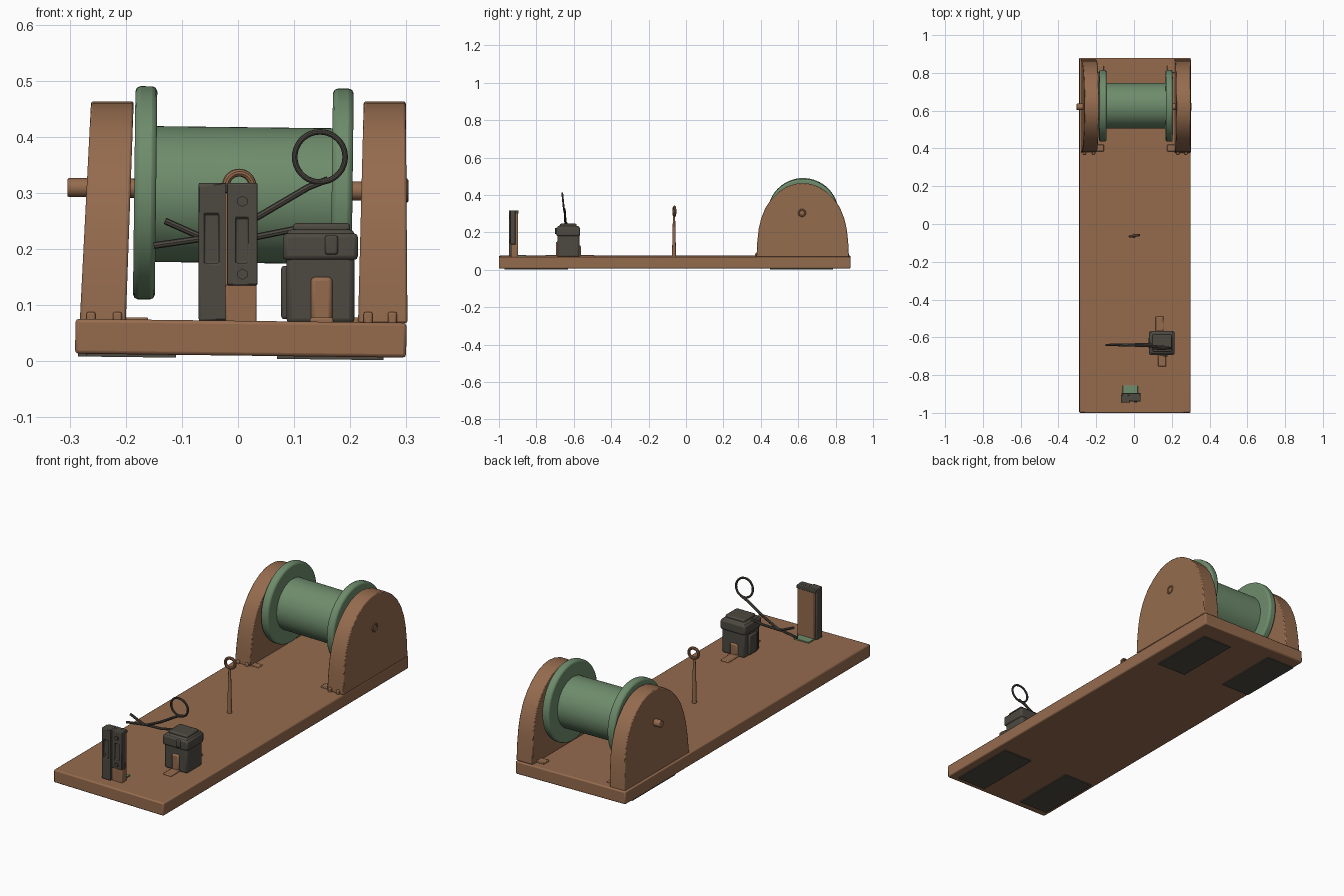
import bpy, bmesh, math
from mathutils import Matrix, Vector

if "Cube" in bpy.data.objects:
    bpy.data.objects.remove(bpy.data.objects["Cube"])

def material(name, col):
    m = bpy.data.materials.new(name)
    m.diffuse_color = (*col, 1)
    m.use_nodes = True
    m.node_tree.nodes["Principled BSDF"].inputs["Base Color"].default_value = m.diffuse_color
    return m

BROWN = material("warm_wood_brown", (0.30, 0.148, 0.076))
GREEN = material("sage_green", (0.156, 0.262, 0.150))
DARK = material("dark_grey", (0.075, 0.067, 0.054))

def finish(ob, name, mat, bevel=0.0, smooth=True):
    ob.name = name
    ob.data.materials.clear()
    ob.data.materials.append(mat)
    if bevel:
        b = ob.modifiers.new("soft_edges", "BEVEL")
        b.width, b.segments, b.limit_method = bevel, 2, "ANGLE"
        b.angle_limit = math.radians(40)
    bpy.ops.object.select_all(action="DESELECT")
    ob.select_set(True)
    bpy.context.view_layer.objects.active = ob
    if smooth:
        bpy.ops.object.shade_smooth_by_angle(angle=math.radians(35))
    return ob

def from_bmesh(name, bm, mat, bevel=0.0):
    bmesh.ops.recalc_face_normals(bm, faces=bm.faces[:])
    me = bpy.data.meshes.new(name)
    bm.to_mesh(me)
    bm.free()
    ob = bpy.data.objects.new(name, me)
    bpy.context.collection.objects.link(ob)
    return finish(ob, name, mat, bevel)

def box(name, x, y, z, mat, bevel=0.0, tilt=None, slot=None):
    """Box from ranges; slot = (x0, x1, z0, z1, depth) is sunk into the front."""
    bm = bmesh.new()
    bmesh.ops.create_cube(bm, size=1)
    for v in bm.verts:
        v.co = Vector([r[0] + (r[1] - r[0]) * (c + 0.5) for r, c in zip((x, y, z), v.co)])
    if slot:
        x0, x1, z0, z1, depth = slot
        front = min(bm.faces, key=lambda f: f.calc_center_median().y)
        cx = front.calc_center_median()
        bmesh.ops.inset_region(bm, faces=[front], thickness=0.004)
        for v in front.verts:
            v.co.x = x0 if v.co.x < cx.x else x1
            v.co.z = z0 if v.co.z < cx.z else z1
        ext = bmesh.ops.extrude_face_region(bm, geom=[front])["geom"]
        for v in [g for g in ext if isinstance(g, bmesh.types.BMVert)]:
            v.co.y += depth
        if front.is_valid:
            bm.faces.remove(front)
    if tilt:
        pivot = Matrix.Translation((0, 0, 0.04))
        bm.transform(pivot @ Matrix.Rotation(tilt, 4, "Y") @ pivot.inverted())
    return from_bmesh(name, bm, mat, bevel)

def cyl_x(name, x, y, z, r, mat, bevel=0.0, tilt=0.0, sides=64):
    bpy.ops.mesh.primitive_cylinder_add(vertices=sides, radius=r, depth=x[1] - x[0],
        location=((x[0] + x[1]) / 2, y, z), rotation=(0, math.pi / 2 + tilt, 0))
    return finish(bpy.context.object, name, mat, bevel)

def ring(name, loc, R, r, mat, rot):
    bpy.ops.mesh.primitive_torus_add(location=loc, rotation=rot, major_radius=R,
        minor_radius=r, major_segments=36, minor_segments=10)
    return finish(bpy.context.object, name, mat)

def wire(name, pts, r, mat):
    cu = bpy.data.curves.new(name, "CURVE")
    cu.dimensions, cu.bevel_depth, cu.bevel_resolution = "3D", r, 2
    cu.use_fill_caps = True
    sp = cu.splines.new("POLY")
    sp.points.add(len(pts) - 1)
    for p, c in zip(sp.points, pts):
        p.co = (*c, 1)
    ob = bpy.data.objects.new(name, cu)
    bpy.context.collection.objects.link(ob)
    bpy.ops.object.select_all(action="DESELECT")
    ob.select_set(True)
    bpy.context.view_layer.objects.active = ob
    bpy.ops.object.convert(target="MESH")
    return finish(bpy.context.object, name, mat)

# Base board, slightly tilted, with four grip pads below
TILT = 0.012
box("base_board", (-0.29, 0.30), (-1.0, 0.88), (0.010, 0.072), BROWN, 0.006, TILT)
for i, (x, y) in enumerate([((0.07, 0.23), (0.45, 0.785)), ((-0.285, -0.13), (0.49, 0.82)),
                            ((0.10, 0.26), (-0.97, -0.63)), ((-0.27, -0.11), (-0.96, -0.63))]):
    box(f"grip_pad_{i + 1}", x, y, (0.005, 0.013), DARK, 0, TILT)

# Arched drum cheeks: half profile as (half width, height), mirrored
HALF = [(0.247, 0.068), (0.243, 0.15), (0.235, 0.22), (0.222, 0.275), (0.200, 0.33),
        (0.170, 0.375), (0.130, 0.415), (0.085, 0.444), (0.040, 0.459), (0.0, 0.463)]
ARCH = [(0.624 + w, z) for w, z in HALF] + [(0.624 - w, z) for w, z in HALF[-2::-1]]

def cheek(name, bottom, top):
    bm = bmesh.new()
    sides = []
    for b, t in zip(bottom, top):
        sides.append([bm.verts.new((b + (t - b) * (z - 0.07) / 0.39, y, z)) for y, z in ARCH])
    bm.faces.new(sides[0])
    bm.faces.new(sides[1])
    n = len(ARCH)
    for i in range(n):
        j = (i + 1) % n
        bm.faces.new((sides[0][i], sides[0][j], sides[1][j], sides[1][i]))
    from_bmesh(name, bm, BROWN, 0.004)

cheek("left_cheek", (-0.282, -0.200), (-0.262, -0.186))
cheek("right_cheek", (0.214, 0.302), (0.224, 0.299))

# Low foot strips and screws beside the cheeks
for side, x in (("left", (-0.205, -0.160)), ("right", (0.175, 0.218))):
    for end, y in (("front", (0.385, 0.42)), ("back", (0.80, 0.84))):
        box(f"{side}_{end}_cheek_foot", x, y, (0.066, 0.078), BROWN, 0.003)
for i, x in enumerate((-0.262, -0.215, 0.232, 0.275)):
    box(f"cheek_screw_{i + 1}", (x - 0.008, x + 0.008), (0.368, 0.384), (0.066, 0.088), BROWN, 0.004)

# Drum with two flanges and an axle
cyl_x("drum_core", (-0.160, 0.180), 0.626, 0.296, 0.121, GREEN, tilt=0.012)
cyl_x("left_flange", (-0.185, -0.146), 0.626, 0.300, 0.190, GREEN, 0.009, 0.012)
cyl_x("right_flange", (0.167, 0.204), 0.626, 0.296, 0.190, GREEN, 0.009, 0.012)
cyl_x("axle", (-0.304, 0.298), 0.620, 0.306, 0.017, BROWN, 0.003, 0.012, 24)
ring("axle_bushing", (0.299, 0.620, 0.304), 0.017, 0.005, BROWN, (0, math.pi / 2, 0))

# Line guide: tapered post with an eye
bpy.ops.mesh.primitive_cone_add(vertices=16, radius1=0.011, radius2=0.006, depth=0.215,
                                location=(0.0, -0.064, 0.175))
finish(bpy.context.object, "guide_post", BROWN)
ring("guide_eye", (0.002, -0.062, 0.312), 0.024, 0.007, BROWN, (math.pi / 2, 0, 0.15))

# Front slotted bracket: wooden core with dark front plates
box("bracket_core", (-0.062, 0.032), (-0.925, -0.897), (0.066, 0.310), BROWN, 0.004)
box("bracket_left_plate", (-0.070, -0.022), (-0.946, -0.905), (0.072, 0.318), DARK, 0.003,
    slot=(-0.060, -0.034, 0.175, 0.262, 0.012))
box("bracket_right_plate", (-0.020, 0.035), (-0.940, -0.912), (0.135, 0.318), DARK, 0.003,
    slot=(-0.004, 0.018, 0.175, 0.255, 0.010))
box("bracket_lower_block", (-0.022, 0.033), (-0.936, -0.905), (0.066, 0.137), BROWN, 0.003)
box("bracket_cap", (-0.066, 0.034), (-0.936, -0.895), (0.300, 0.317), DARK, 0.003)
box("bracket_foot", (-0.060, 0.020), (-0.905, -0.855), (0.066, 0.078), GREEN, 0.002)
for i, z in enumerate((0.155, 0.285)):
    bpy.ops.mesh.primitive_cylinder_add(vertices=6, radius=0.010, depth=0.008,
        location=(0.008, -0.942, z), rotation=(math.pi / 2, 0, 0))
    finish(bpy.context.object, f"bracket_bolt_{i + 1}", DARK)

# Switch box with cap, side ribs and mounting tabs
box("switch_body", (0.086, 0.208), (-0.688, -0.570), (0.066, 0.235), DARK, 0.010)
box("switch_cap", (0.080, 0.214), (-0.694, -0.566), (0.180, 0.228), DARK, 0.008)
box("switch_lid", (0.098, 0.200), (-0.675, -0.585), (0.225, 0.246), DARK, 0.006)
box("switch_left_rib", (0.077, 0.092), (-0.660, -0.600), (0.075, 0.170), DARK, 0.005)
box("switch_latch", (0.155, 0.178), (-0.701, -0.685), (0.190, 0.224), DARK, 0.004)
box("switch_front_tab", (0.130, 0.168), (-0.696, -0.680), (0.068, 0.150), BROWN, 0.007)
box("switch_back_tab", (0.120, 0.160), (-0.575, -0.562), (0.068, 0.130), BROWN, 0.007)
box("switch_front_foot", (0.128, 0.170), (-0.755, -0.680), (0.066, 0.078), BROWN, 0.004)
box("switch_back_foot", (0.115, 0.157), (-0.580, -0.490), (0.066, 0.078), BROWN, 0.004)

# Trigger lever: looped wire crossing a forked arm
ring("lever_loop", (0.146, -0.657, 0.364), 0.045, 0.005, DARK, (math.pi / 2 + 0.1, 0, 0))
wire("lever_wire", [(0.160, -0.650, 0.324), (0.125, -0.648, 0.310), (0.035, -0.645, 0.257),
                    (-0.040, -0.642, 0.222), (-0.150, -0.640, 0.206)], 0.006, DARK)
wire("lever_arm", [(0.115, -0.635, 0.238), (0.035, -0.637, 0.222), (-0.060, -0.638, 0.219),
                   (-0.130, -0.640, 0.250)], 0.006, DARK)
